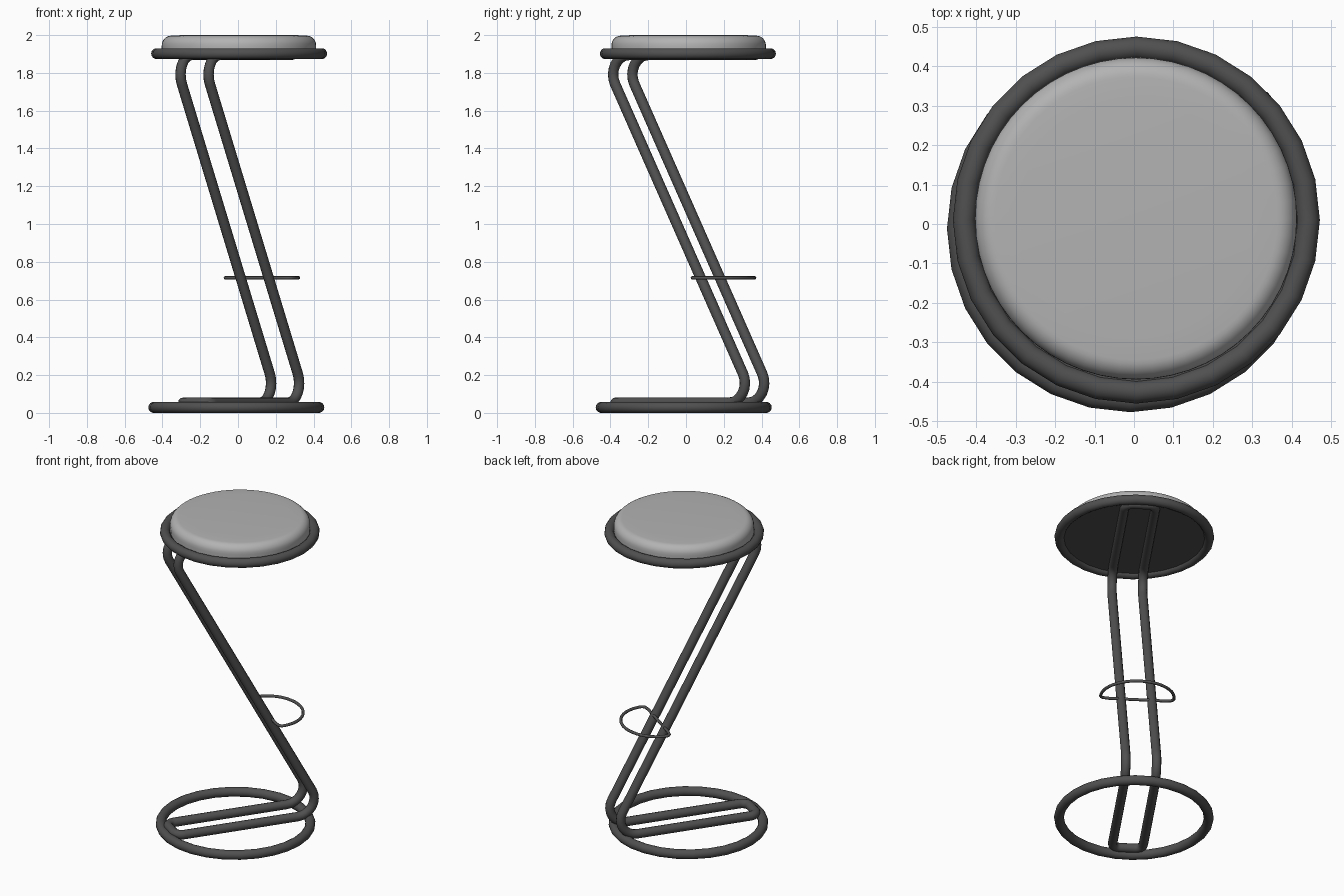
import bpy, bmesh
from math import sin, cos, pi, tan, radians
from mathutils import Vector

if "Cube" in bpy.data.objects:
    bpy.data.objects.remove(bpy.data.objects["Cube"])

A = radians(55.5)
D = Vector((cos(A), sin(A), 0))      # direction the Z-frame leans along
P = Vector((sin(A), -cos(A), 0))     # sideways direction of the frame


def pt(s, p, z):
    return D * s + P * p + Vector((0, 0, z))


def fillet_loop(corners, n=8):
    """Closed path with each (point, radius) corner rounded by an arc."""
    out = []
    for i, (c, r) in enumerate(corners):
        a = (corners[i - 1][0] - c).normalized()
        b = (corners[(i + 1) % len(corners)][0] - c).normalized()
        half = a.angle(b) / 2
        mid = (a + b).normalized()
        centre = c + mid * (r / sin(half))
        start = c + a * (r / tan(half)) - centre
        side = (b - a).normalized()
        sweep = pi / 2 - half
        for k in range(n + 1):
            t = -sweep + 2 * sweep * k / n
            out.append(centre + (-mid * cos(t) + side * sin(t)) * r)
    return out


def tube(name, points, radius, res=4):
    cu = bpy.data.curves.new(name, 'CURVE')
    cu.dimensions = '3D'
    cu.bevel_depth = radius
    cu.bevel_resolution = res
    sp = cu.splines.new('POLY')
    sp.points.add(len(points) - 1)
    for q, v in zip(sp.points, points):
        q.co = (*v, 1)
        q.radius = 1
    sp.use_cyclic_u = True
    sp.use_smooth = True
    ob = bpy.data.objects.new(name, cu)
    bpy.context.collection.objects.link(ob)
    return ob


def ring(name, loc):
    bpy.ops.mesh.primitive_torus_add(location=loc, major_radius=0.437, minor_radius=0.029,
                                     major_segments=28, minor_segments=14)
    ob = bpy.context.object
    ob.name = name
    bpy.ops.object.shade_smooth_by_angle(angle=radians(40))


# Base ring and seat ring
ring("base_ring", (-0.009, -0.012, 0.029))
ring("seat_ring", (0.006, 0.01, 1.902))

# Z-shaped frame: one closed bent tube
ZB, ZT, H = 0.054, 1.895, 0.09
side = [(0.405, ZT, 0.05), (-0.476, ZT, 0.104), (0.51, ZB, 0.104), (-0.415, ZB, 0.05)]
corners = [(pt(s, -H, z), r) for s, z, r in side]
corners += [(pt(s, H, z), r) for s, z, r in reversed(side)]
tube("z_frame", fillet_loop(corners), 0.0275)

# Footrest: D-shaped thin loop fixed across the two slanted tubes
loop = [pt(0.172, -0.16, 0.715), pt(0.172, 0.16, 0.715)]
for k in range(25):
    t = -0.12 * pi + 1.24 * pi * k / 24
    loop.append(pt(0.20 + (0.19 if sin(t) > 0 else 0.06) * sin(t), 0.215 * cos(t), 0.715))
tube("footrest", loop, 0.009, 2)

# Cushion with rounded top edge and flat underside, turned around its axis
profile = [(0, 1.893), (0.42, 1.893), (0.42, 1.91), (0.408, 1.91), (0.409, 1.94)]
profile += [(0.359 + 0.05 * cos(t), 1.945 + 0.052 * sin(t)) for t in [k * pi / 16 for k in range(1, 9)]]
profile += [(0.30, 2.0), (0, 2.0)]
bm = bmesh.new()
vs = [bm.verts.new((r, 0, z)) for r, z in profile]
es = [bm.edges.new(e) for e in zip(vs, vs[1:])]
bmesh.ops.spin(bm, geom=vs + es, cent=(0, 0, 0), axis=(0, 0, 1), angle=2 * pi, steps=56)
bmesh.ops.remove_doubles(bm, verts=bm.verts, dist=1e-4)
bmesh.ops.recalc_face_normals(bm, faces=bm.faces)
me = bpy.data.meshes.new("seat_cushion")
bm.to_mesh(me)
bm.free()
seat = bpy.data.objects.new("seat_cushion", me)
seat.location = (0.005, 0.014, 0)
bpy.context.collection.objects.link(seat)
bpy.ops.object.select_all(action='DESELECT')
seat.select_set(True)
bpy.context.view_layer.objects.active = seat
bpy.ops.object.shade_smooth_by_angle(angle=radians(40))

# Colours
dark = bpy.data.materials.new("dark_metal")
dark.diffuse_color = (0.08, 0.08, 0.08, 1)
dark.use_nodes = True
dark.node_tree.nodes["Principled BSDF"].inputs["Base Color"].default_value = dark.diffuse_color
pale = bpy.data.materials.new("pale_cushion")
pale.diffuse_color = (0.45, 0.45, 0.45, 1)
pale.use_nodes = True
pale.node_tree.nodes["Principled BSDF"].inputs["Base Color"].default_value = pale.diffuse_color
for ob in bpy.data.objects:
    ob.data.materials.append(pale if ob is seat else dark)
me.materials.append(dark)
for f in me.polygons:               # dark board under the cushion
    if f.center.z < 1.915:
        f.material_index = 1
